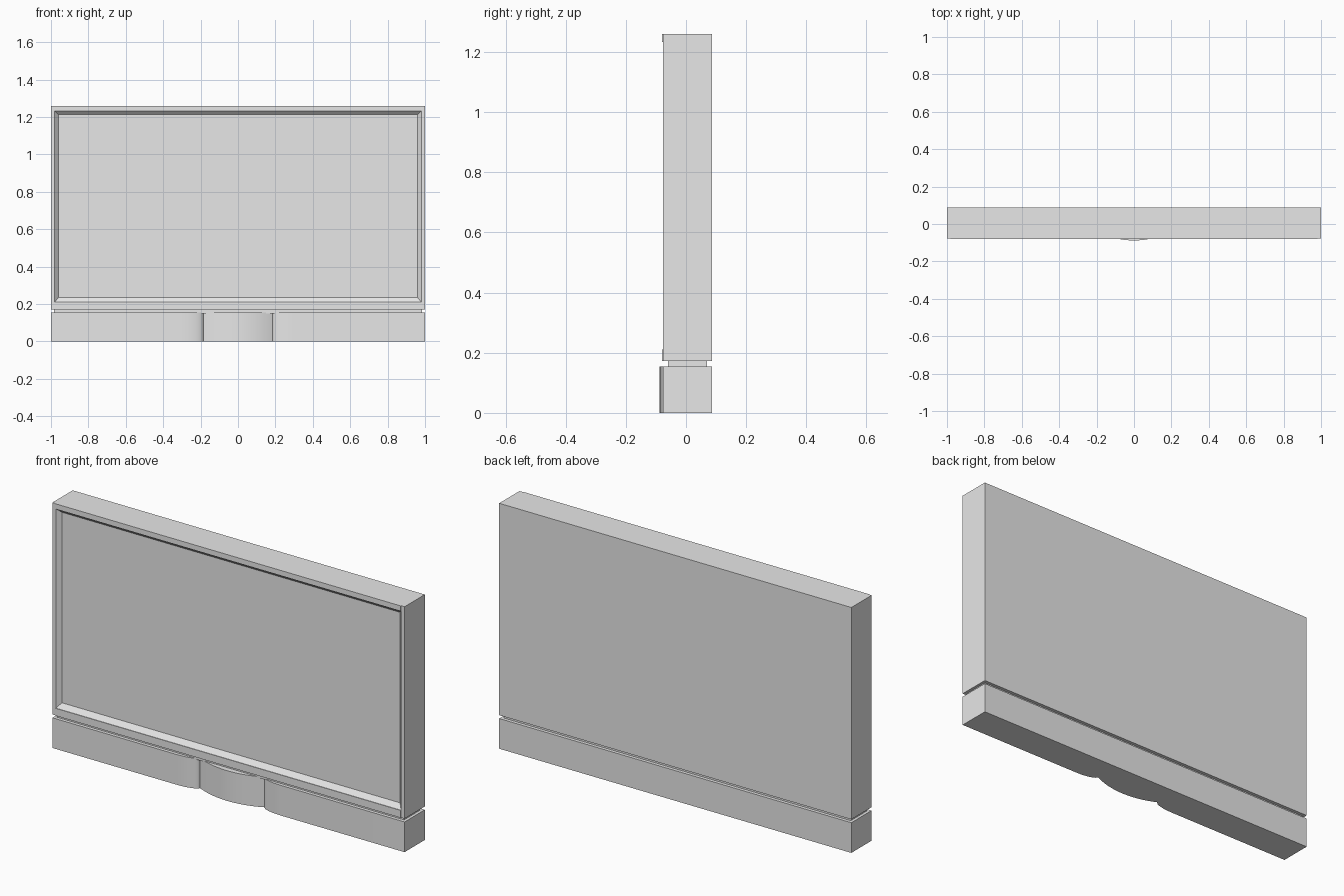
import bpy, bmesh, math
from mathutils import Vector

default = bpy.data.objects.get("Cube")
if default:
    bpy.data.objects.remove(default, do_unlink=True)

FRONT, BACK = -0.077, 0.087

grey = bpy.data.materials.new("plain_grey")
grey.use_nodes = True
colour = (0.8, 0.8, 0.8, 1)
grey.diffuse_color = colour
grey.node_tree.nodes["Principled BSDF"].inputs["Base Color"].default_value = colour


def finish(name, bm):
    bmesh.ops.recalc_face_normals(bm, faces=bm.faces)
    mesh = bpy.data.meshes.new(name)
    bm.to_mesh(mesh)
    bm.free()
    mesh.materials.append(grey)
    obj = bpy.data.objects.new(name, mesh)
    bpy.context.collection.objects.link(obj)
    return obj


def box(half_x, y0, y1, z0, z1):
    bm = bmesh.new()
    bmesh.ops.create_cube(bm, size=1)
    for v in bm.verts:
        v.co = Vector((math.copysign(half_x, v.co.x),
                       y1 if v.co.y > 0 else y0,
                       z1 if v.co.z > 0 else z0))
    return bm


def inset_to(bm, face, half_x, y, z0, z1):
    """Inset a front-facing face and place its corners on a given rectangle."""
    middle = face.calc_center_median()
    bmesh.ops.inset_region(bm, faces=[face], thickness=0.005)
    for v in face.verts:
        v.co = Vector((math.copysign(half_x, v.co.x), y,
                       z1 if v.co.z > middle.z else z0))


# Cabinet with a bevelled recess around the flat screen
bm = box(1, FRONT, BACK, 0.172, 1.26)
screen = min(bm.faces, key=lambda f: f.calc_center_median().y)
inset_to(bm, screen, 0.98, FRONT, 0.21, 1.233)
inset_to(bm, screen, 0.96, FRONT + 0.02, 0.235, 1.213)
finish("screen_cabinet", bm)

# Thin rails above and below the screen
for name, z0, z1 in (("top_rail", 1.233, 1.26), ("bottom_rail", 0.172, 0.21)):
    finish(name, box(0.98, FRONT - 0.003, FRONT, z0, z1))

# Recessed neck between cabinet and base
finish("neck", box(0.985, -0.06, 0.07, 0.15, 0.177))

# Base: flat front rolls into a notch either side of a rounded bulge
notch_x, notch_y, roll_x, steps = 0.185, -0.045, 0.3, 10
bulge = -0.088
half = [(1, FRONT)]
for i in range(steps + 1):
    a = i / steps * math.pi / 2
    half.append((roll_x - (roll_x - notch_x) * math.sin(a),
                 notch_y + (FRONT - notch_y) * math.cos(a)))
rise = notch_y - bulge
radius = (notch_x ** 2 + rise ** 2) / (2 * rise)
for i in range(1, steps + 1):
    x = notch_x * (1 - i / steps)
    half.append((x, bulge + radius - math.sqrt(radius ** 2 - x ** 2)))
outline = [(1, BACK)] + half + [(-x, y) for x, y in reversed(half[:-1])] + [(-1, BACK)]

bm = bmesh.new()
floor = bm.faces.new([bm.verts.new((x, y, 0)) for x, y in outline])
raised = bmesh.ops.extrude_face_region(bm, geom=[floor], use_keep_orig=True)
for v in raised["geom"]:
    if isinstance(v, bmesh.types.BMVert):
        v.co.z = 0.155
base = finish("curved_base", bm)

bpy.ops.object.select_all(action="DESELECT")
base.select_set(True)
bpy.context.view_layer.objects.active = base
bpy.ops.object.shade_smooth_by_angle(angle=math.radians(30))
